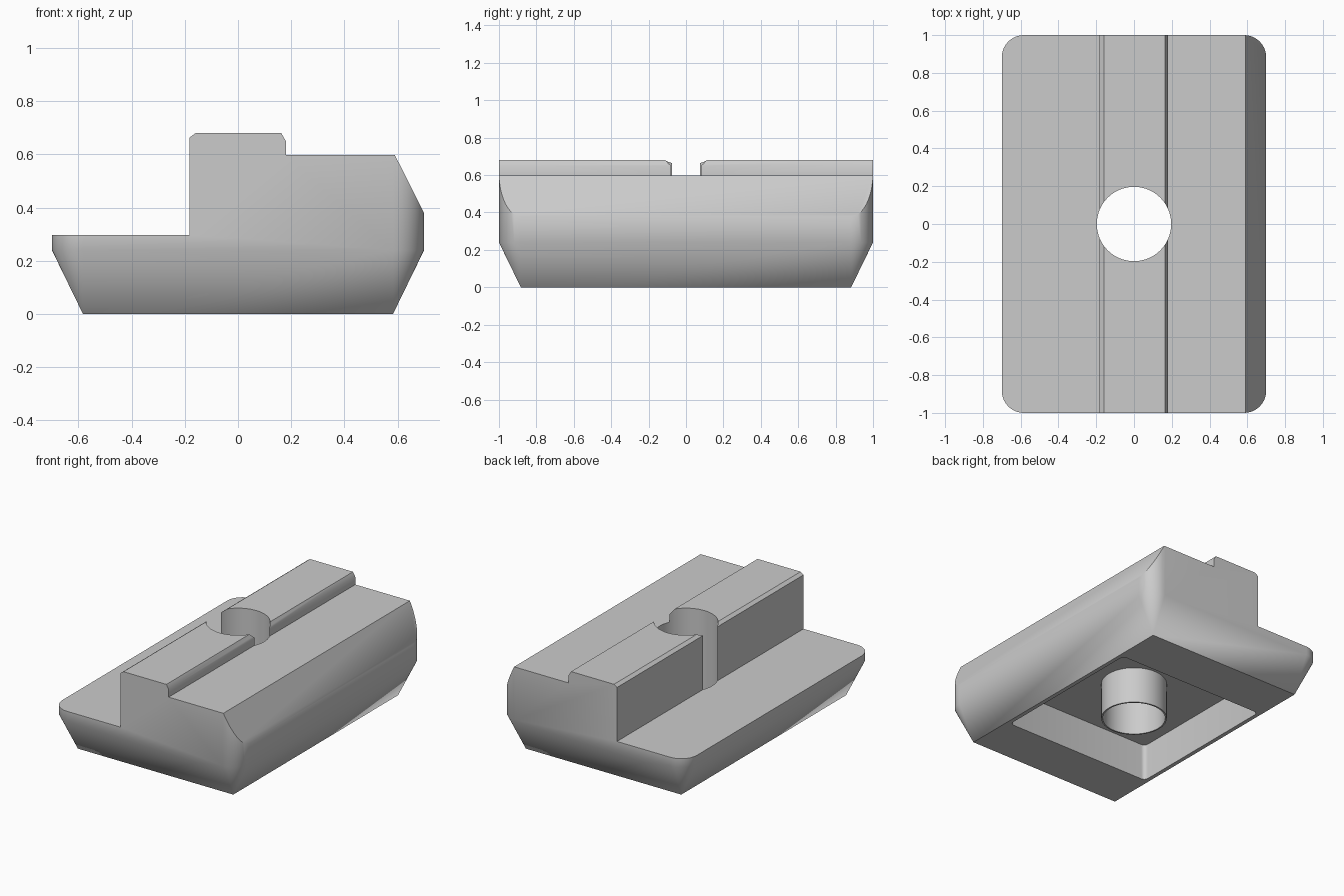
import bpy, bmesh, math

if "Cube" in bpy.data.objects:
    bpy.data.objects.remove(bpy.data.objects["Cube"])

grey = bpy.data.materials.new("plain grey metal")
grey.diffuse_color = (0.6, 0.6, 0.6, 1)
grey.use_nodes = True
grey.node_tree.nodes["Principled BSDF"].inputs["Base Color"].default_value = grey.diffuse_color


def make(name, bm):
    bmesh.ops.remove_doubles(bm, verts=bm.verts, dist=1e-5)
    bmesh.ops.recalc_face_normals(bm, faces=bm.faces)
    mesh = bpy.data.meshes.new(name)
    bm.to_mesh(mesh)
    bm.free()
    mesh.materials.append(grey)
    ob = bpy.data.objects.new(name, mesh)
    bpy.context.collection.objects.link(ob)
    return ob


def rounded_rect(hx, hy, r, n=10):
    pts = []
    for i, (sx, sy) in enumerate([(1, 1), (-1, 1), (-1, -1), (1, -1)]):
        for k in range(n + 1):
            a = math.pi / 2 * (i + k / n)
            pts.append((sx * (hx - r) + r * math.cos(a), sy * (hy - r) + r * math.sin(a)))
    return pts


def loft(name, levels):
    """Closed solid through a list of (outline, z) levels."""
    bm = bmesh.new()
    rings = [[bm.verts.new((x, y, z)) for x, y in pts] for pts, z in levels]
    n = len(rings[0])
    for a, b in zip(rings, rings[1:]):
        for i in range(n):
            j = (i + 1) % n
            bm.faces.new((a[i], a[j], b[j], b[i]))
    bm.faces.new(rings[0][::-1])
    bm.faces.new(rings[-1])
    return make(name, bm)


def cylinder(name, r, z0, z1, n=64):
    pts = [(r * math.cos(2 * math.pi * i / n), r * math.sin(2 * math.pi * i / n)) for i in range(n)]
    return loft(name, [(pts, z0), (pts, z1)])


def boolean(ob, tool, op):
    tool.hide_render = True
    mod = ob.modifiers.new(op, 'BOOLEAN')
    mod.operation, mod.object, mod.solver = op, tool, 'EXACT'
    bpy.context.view_layer.objects.active = ob
    bpy.ops.object.modifier_apply(modifier=mod.name)
    bpy.data.objects.remove(tool)


# Body block: rounded corners that taper to a sharp rectangle at the base
outline = rounded_rect(0.70, 1.0, 0.117)
body = loft("slot_nut_body", [(rounded_rect(0.583, 0.883, 0), 0), (outline, 0.24), (outline, 0.8)])

# Stepped front profile with ridge, shelf and sloped right edge
profile = [(-0.8, -0.1), (0.8, -0.1), (0.8, 0.18), (0.59, 0.598), (0.18, 0.598), (0.18, 0.65),
           (0.163, 0.68), (-0.16, 0.68), (-0.182, 0.664), (-0.182, 0.298), (-0.8, 0.298)]
bm = bmesh.new()
face = bm.faces.new([bm.verts.new((x, -1.2, z)) for x, z in profile])
ext = bmesh.ops.extrude_face_region(bm, geom=[face])
bmesh.ops.translate(bm, vec=(0, 2.4, 0), verts=[g for g in ext["geom"] if isinstance(g, bmesh.types.BMVert)])
boolean(body, make("profile_cutter", bm), 'INTERSECT')

# Pocket underneath, sleeve inside it, and through hole
pocket = rounded_rect(0.555, 0.555, 0.03, 5)
boolean(body, loft("pocket_cutter", [(pocket, -0.1), (pocket, 0.25)]), 'DIFFERENCE')
boolean(body, cylinder("sleeve", 0.207, 0, 0.27), 'UNION')
boolean(body, cylinder("hole_cutter", 0.197, -0.2, 0.9), 'DIFFERENCE')

# Smooth shading with sharp edges kept
bpy.ops.object.select_all(action='DESELECT')
body.select_set(True)
bpy.context.view_layer.objects.active = body
bpy.ops.object.shade_smooth_by_angle(angle=math.radians(30))
